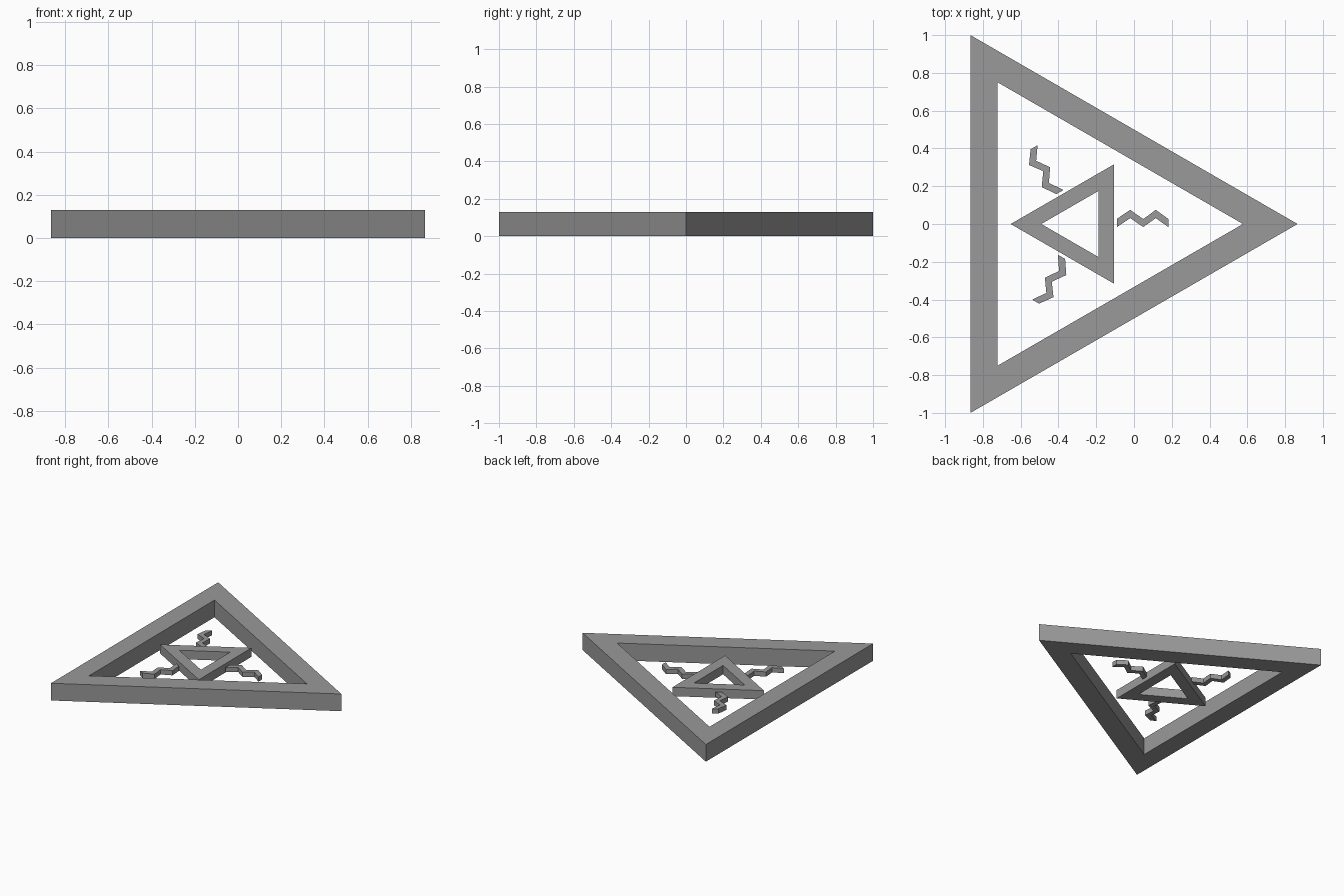
import bpy, bmesh, math
from mathutils import Matrix, Vector

CENTRE_X = -0.289
MID_Z = 0.065

if "Cube" in bpy.data.objects:
    bpy.data.objects.remove(bpy.data.objects["Cube"], do_unlink=True)

grey = bpy.data.materials.new("grey")
grey.use_nodes = True
colour = (0.32, 0.32, 0.32, 1)
grey.diffuse_color = colour
grey.node_tree.nodes["Principled BSDF"].inputs["Base Color"].default_value = colour


def extrude_band(name, inner, outer, thickness, closed, angle=0):
    """Flat band between two matching outlines, extruded about mid height."""
    bm = bmesh.new()
    low = MID_Z - thickness / 2
    a, b = [[bm.verts.new((x, y, low)) for x, y in line] for line in (inner, outer)]
    count = len(a)
    for i in range(count if closed else count - 1):
        j = (i + 1) % count
        bm.faces.new((a[i], a[j], b[j], b[i]))
    top = bmesh.ops.extrude_face_region(bm, geom=bm.faces[:], use_keep_orig=True)["geom"]
    bmesh.ops.translate(bm, vec=Vector((0, 0, thickness)),
                        verts=[g for g in top if isinstance(g, bmesh.types.BMVert)])
    bm.transform(Matrix.Translation((CENTRE_X, 0, 0)) @ Matrix.Rotation(angle, 4, "Z"))
    bmesh.ops.recalc_face_normals(bm, faces=bm.faces[:])
    mesh = bpy.data.meshes.new(name)
    bm.to_mesh(mesh)
    bm.free()
    mesh.materials.append(grey)
    bpy.context.collection.objects.link(bpy.data.objects.new(name, mesh))


def triangle(radius, start=0):
    return [(radius * math.cos(start + k * math.tau / 3),
             radius * math.sin(start + k * math.tau / 3)) for k in range(3)]


# Large outer frame and the opposite-facing small frame
extrude_band("outer_frame", triangle(0.866), triangle(1.155), 0.13, True)
extrude_band("inner_frame", triangle(0.202, math.pi), triangle(0.364, math.pi), 0.067, True)

# Three zigzag bolts around the small frame
xs = (0.198, 0.269, 0.338, 0.404, 0.472)
lower = list(zip(xs, (-0.017, 0.031, -0.016, 0.031, -0.017)))
upper = list(zip(xs, (0.027, 0.075, 0.026, 0.075, 0.026)))
for k in range(3):
    extrude_band(f"zigzag_{k + 1}", lower, upper, 0.036, False, k * math.tau / 3)
